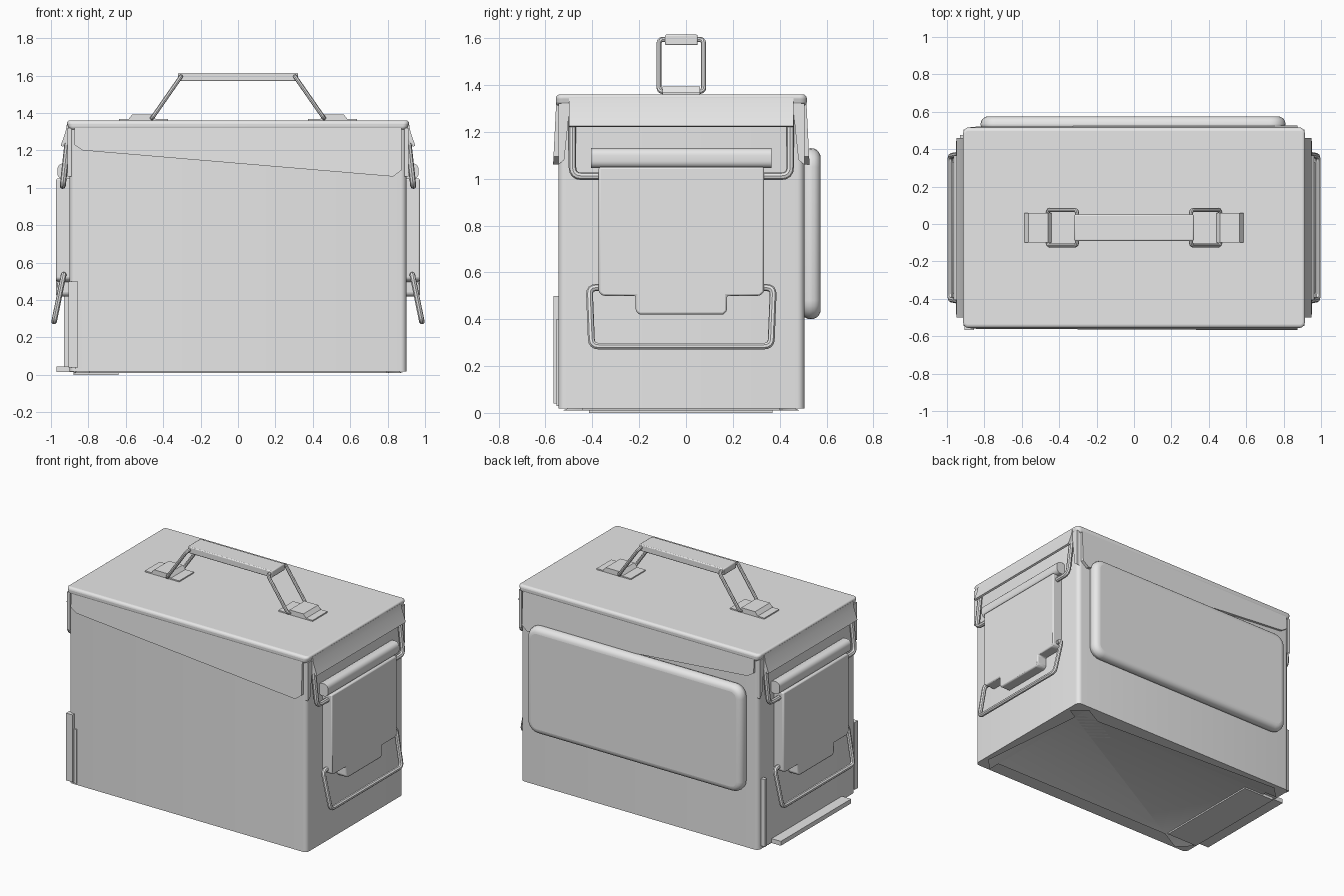
import bpy, bmesh
from mathutils import Vector

cube = bpy.data.objects.get("Cube")
if cube:
    bpy.data.objects.remove(cube, do_unlink=True)

grey = bpy.data.materials.new("plain_grey_metal")
grey.use_nodes = True
COLOUR = (0.8, 0.8, 0.8, 1)
grey.diffuse_color = COLOUR
grey.node_tree.nodes["Principled BSDF"].inputs["Base Color"].default_value = COLOUR

MID = -0.02  # middle of the body in y


def finish(name, bm, bevel=0.0, segments=2):
    """Turn a bmesh into a smooth shaded object with optional rounded edges."""
    bmesh.ops.recalc_face_normals(bm, faces=bm.faces)
    mesh = bpy.data.meshes.new(name)
    bm.to_mesh(mesh)
    bm.free()
    mesh.materials.append(grey)
    ob = bpy.data.objects.new(name, mesh)
    bpy.context.collection.objects.link(ob)
    if bevel:
        mod = ob.modifiers.new("rounding", 'BEVEL')
        mod.width, mod.segments, mod.limit_method = bevel, segments, 'ANGLE'
    smooth(ob)
    return ob


def smooth(ob):
    bpy.ops.object.select_all(action='DESELECT')
    ob.select_set(True)
    bpy.context.view_layer.objects.active = ob
    bpy.ops.object.shade_smooth_by_angle(angle=0.6)


def box_mesh(x, y, z):
    bm = bmesh.new()
    bmesh.ops.create_cube(bm, size=1)
    for v in bm.verts:
        v.co = [r[0] if c < 0 else r[1] for c, r in zip(v.co, (x, y, z))]
    return bm


def round_along(bm, axis, radius):
    """Round the four edges that run along one axis."""
    edges = [e for e in bm.edges
             if abs((e.verts[0].co - e.verts[1].co).normalized()[axis]) > 0.9]
    bmesh.ops.bevel(bm, geom=edges, offset=radius, segments=5, profile=0.5, affect='EDGES')


def box(name, x, y, z, bevel=0.0, segments=2):
    return finish(name, box_mesh(x, y, z), bevel, segments)


def prism(name, near, far, bevel=0.0):
    """Join two matching outlines into a solid."""
    bm = bmesh.new()
    a = [bm.verts.new(p) for p in near]
    b = [bm.verts.new(p) for p in far]
    bm.faces.new(a)
    bm.faces.new(b[::-1])
    for i in range(len(a)):
        j = (i + 1) % len(a)
        bm.faces.new((a[i], b[i], b[j], a[j]))
    return finish(name, bm, bevel)


def wire(name, points, radius, corner, closed=False):
    """Bent rod with rounded corners."""
    pts = [Vector(p) for p in points]
    path = []
    for i, p in enumerate(pts):
        if not closed and i in (0, len(pts) - 1):
            path.append(p)
            continue
        before, after = pts[i - 1] - p, pts[(i + 1) % len(pts)] - p
        a, b = p + before.normalized() * corner, p + after.normalized() * corner
        for k in range(5):
            t = k / 4
            path.append(a * (1 - t) ** 2 + p * 2 * t * (1 - t) + b * t ** 2)
    cu = bpy.data.curves.new(name, 'CURVE')
    cu.dimensions, cu.bevel_depth, cu.bevel_resolution = '3D', radius, 2
    cu.use_fill_caps = True
    sp = cu.splines.new('POLY')
    sp.points.add(len(path) - 1)
    for q, p in zip(sp.points, path):
        q.co = (*p, 1)
    sp.use_cyclic_u = closed
    cu.materials.append(grey)
    ob = bpy.data.objects.new(name, cu)
    bpy.context.collection.objects.link(ob)
    bpy.ops.object.select_all(action='DESELECT')
    ob.select_set(True)
    bpy.context.view_layer.objects.active = ob
    bpy.ops.object.convert(target='MESH')
    smooth(bpy.context.object)


# Body with rounded upright corners and a shallow pressed floor
bm = box_mesh((-0.9, 0.9), (-0.545, 0.505), (0.018, 1.33))
round_along(bm, 2, 0.03)
floor = min(bm.faces, key=lambda f: f.calc_center_median().z)
bmesh.ops.inset_region(bm, faces=[floor], thickness=0.105)
bmesh.ops.inset_region(bm, faces=[floor], thickness=0.02)
bmesh.ops.translate(bm, verts=floor.verts, vec=(0, 0, -0.008))
finish("body", bm)

# Lid top
bm = box_mesh((-0.918, 0.918), (-0.556, 0.516), (1.31, 1.36))
round_along(bm, 2, 0.03)
for v in bm.verts:
    if v.co.z < 1.33:
        v.co.x *= 0.985
finish("lid", bm, 0.018, 4)

# Slanted lid skirts on front and back, flaring slightly outward
outline = [(-0.875, 1.33), (-0.875, 1.23), (-0.83, 1.2),
           (0.83, 1.06), (0.875, 1.095), (0.875, 1.33)]
for name, side in (("front_skirt", -1), ("back_skirt", 1)):
    inside = [(x, MID + side * 0.515, z) for x, z in outline]
    outside = [(x, MID + side * (0.534 + (1.33 - z) * 0.05), z) for x, z in outline]
    prism(name, inside, outside)

# Raised panel on the back
bm = box_mesh((-0.82, 0.81), (0.49, 0.575), (0.4, 1.13))
round_along(bm, 1, 0.08)
finish("back_panel", bm, 0.04, 5)

for label, s in (("left", 1), ("right", -1)):
    # Flared lip at the end of the lid
    lip = [(0.895, 1.345), (0.914, 1.345), (0.922, 1.3), (0.948, 1.225),
           (0.935, 1.22), (0.895, 1.29)]
    prism(label + "_lid_lip", [(s * x, -0.5, z) for x, z in lip],
          [(s * x, 0.46, z) for x, z in lip])

    # Tapered corner tabs beside the lip
    for end, t in (("front", -1), ("back", 1)):
        tab = [(0.525, 1.32), (0.475, 1.32), (0.5, 1.08), (0.525, 1.06)]
        prism(f"{label}_{end}_tab", [(s * 0.89, MID + t * y, z) for y, z in tab],
              [(s * 0.912, MID + t * y, z) for y, z in tab])

    # Latch: rolled top over a cover plate that ends in a tongue
    bm = box_mesh(sorted((s * 0.89, s * 0.965)), (-0.405, 0.365), (1.045, 1.13))
    round_along(bm, 1, 0.03)
    finish(label + "_latch_roll", bm)
    plate = [(-0.353, 1.05), (-0.353, 0.515), (-0.335, 0.5), (-0.195, 0.5), (-0.195, 0.435),
             (-0.18, 0.42), (0.18, 0.42), (0.195, 0.435), (0.195, 0.5), (0.335, 0.5),
             (0.353, 0.515), (0.353, 1.05)]
    prism(label + "_latch_plate", [(s * 0.89, MID + y, z) for y, z in plate],
          [(s * 0.972, MID + y, z) for y, z in plate], 0.008)

    # Upper bail wire holding the lid
    wire(label + "_upper_bail",
         [(s * x, MID + y, z) for x, y, z in (
             (0.905, -0.465, 1.3), (0.937, -0.465, 1.01),
             (0.937, 0.465, 1.01), (0.905, 0.465, 1.3))], 0.016, 0.04)

    # Lower pull wire
    wire(label + "_pull_wire",
         [(s * x, MID + y, z) for x, y, z in (
             (0.932, -0.33, 0.535), (0.932, -0.393, 0.535), (0.983, -0.383, 0.285),
             (0.983, 0.383, 0.285), (0.932, 0.393, 0.535), (0.932, 0.33, 0.535))],
         0.015, 0.03)

    # Handle bracket: flat pad with a hump over the wire
    hump = [(0.635, 1.355), (0.635, 1.368), (0.585, 1.368), (0.565, 1.393),
            (0.46, 1.393), (0.44, 1.368), (0.375, 1.368), (0.375, 1.355)]
    prism(label + "_handle_bracket", [(s * x, MID - 0.08, z) for x, z in hump],
          [(s * x, MID + 0.08, z) for x, z in hump])

    # Handle wire loop
    wire(label + "_handle_loop",
         [(s * x, MID + y, z) for x, y, z in (
             (0.46, -0.095, 1.372), (0.46, 0.095, 1.372),
             (0.305, 0.095, 1.595), (0.305, -0.095, 1.595))], 0.011, 0.02, True)

# Handle grip
box("handle_grip", (-0.32, 0.32), (-0.09, 0.05), (1.57, 1.615), 0.006)

# Hinge angle strips on the right end
box("front_angle_strip", (-0.905, -0.855), (-0.566, -0.53), (0.04, 0.5))
box("front_flat_strip", (-0.87, -0.835), (-0.553, -0.53), (0.03, 0.4))
box("back_angle_strip", (-0.93, -0.89), (0.45, 0.475), (0.04, 0.5))

# Foot plate under the right end with a raised outer lip
box("foot_plate", (-0.88, -0.64), (-0.415, 0.37), (0, 0.019))
box("foot_lip", (-0.97, -0.86), (-0.4, 0.36), (0.015, 0.045))
